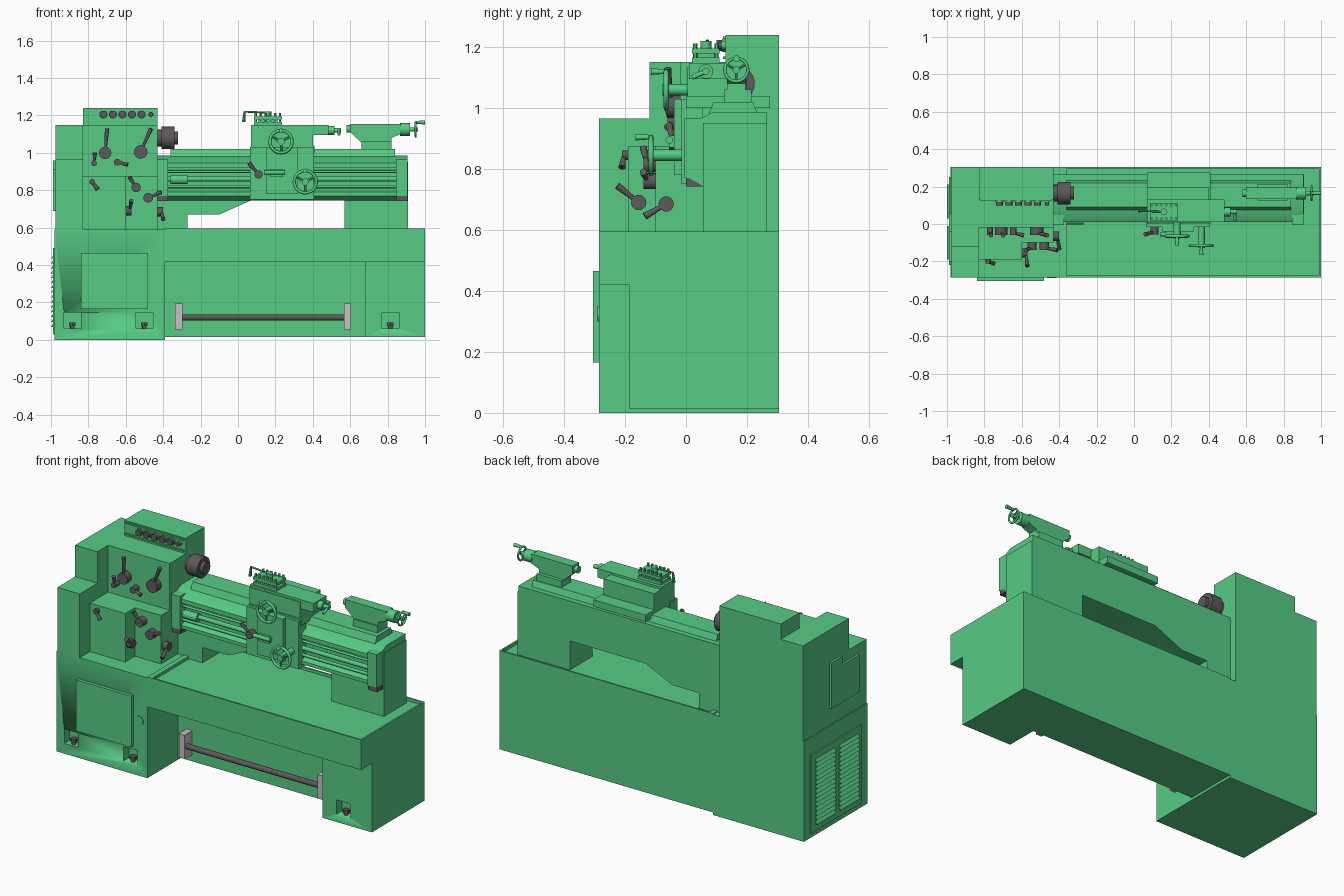
import bpy, bmesh, math
from mathutils import Vector

default_cube = bpy.data.objects.get("Cube")
if default_cube:
    bpy.data.objects.remove(default_cube, do_unlink=True)


def material(name, color):
    mat = bpy.data.materials.new(name)
    mat.use_nodes = True
    mat.diffuse_color = (*color, 1)
    mat.node_tree.nodes["Principled BSDF"].inputs["Base Color"].default_value = (*color, 1)
    return mat


green = material("machine_green", (.095, .6, .235))
dark = material("dark_grey", (.11, .1, .105))
light = material("light_grey", (.58, .53, .56))


def finish(name, bm, color):
    """Turn a bmesh into an object, smooth except at sharp edges."""
    bmesh.ops.recalc_face_normals(bm, faces=bm.faces)
    for face in bm.faces:
        face.smooth = True
    for edge in bm.edges:
        edge.smooth = edge.calc_face_angle(math.pi) < math.radians(35)
    mesh = bpy.data.meshes.new(name)
    bm.to_mesh(mesh)
    bm.free()
    mesh.materials.append(color)
    obj = bpy.data.objects.new(name, mesh)
    bpy.context.scene.collection.objects.link(obj)
    return obj


def prism(name, points, axis, span, color=green):
    """Extrude a (y, z) profile along x, or an (x, z) profile along y."""
    bm = bmesh.new()
    start, end = span
    place = (lambda p: (start, *p)) if axis == "x" else (lambda p: (p[0], start, p[1]))
    face = bm.faces.new([bm.verts.new(place(p)) for p in points])
    moved = bmesh.ops.extrude_face_region(bm, geom=[face])["geom"]
    shift = Vector((end - start, 0, 0)) if axis == "x" else Vector((0, end - start, 0))
    bmesh.ops.translate(bm, verts=[v for v in moved if isinstance(v, bmesh.types.BMVert)], vec=shift)
    return finish(name, bm, color)


def box(name, x, y, z, color=green):
    return prism(name, [(y[0], z[0]), (y[1], z[0]), (y[1], z[1]), (y[0], z[1])], "x", x, color)


def rod(name, a, b, radius, color=green, tip=None, sides=20):
    """Round bar, or cone when tip is given, between two points."""
    a, b = Vector(a), Vector(b)
    bm = bmesh.new()
    bmesh.ops.create_cone(bm, cap_ends=True, segments=sides, radius1=radius,
                          radius2=radius if tip is None else tip, depth=(b - a).length)
    turn = (b - a).to_track_quat("Z", "Y").to_matrix().to_4x4()
    turn.translation = (a + b) / 2
    bm.transform(turn)
    return finish(name, bm, color)


def cut(obj, cutter):
    """Subtract the cutter and remove it."""
    mod = obj.modifiers.new("pocket", "BOOLEAN")
    mod.operation, mod.object, mod.solver = "DIFFERENCE", cutter, "EXACT"
    graph = bpy.context.evaluated_depsgraph_get()
    mesh = bpy.data.meshes.new_from_object(obj.evaluated_get(graph))
    obj.modifiers.clear()
    obj.data = mesh
    bpy.data.objects.remove(cutter, do_unlink=True)


def lever(name, hub, tip, radius, out=(0, -.04, 0)):
    """Dark hub standing out of a panel, with a handle thickening to its tip."""
    hub, tip, out = Vector(hub), Vector(tip), Vector(out)
    rod(name + "_hub", hub, hub + out, radius, dark)
    rod(name + "_arm", hub + out * .7, tip + out, .006, dark, tip=.012, sides=12)


def handwheel(name, center, axis, radius, base):
    """Ring, three spokes, hub shaft and crank grip."""
    center, axis = Vector(center), Vector(axis)
    turn = axis.to_track_quat("Z", "Y")
    ring = [center + turn @ Vector((math.cos(t), math.sin(t), 0)) * radius * .9
            for t in [math.tau * i / 24 for i in range(24)]]
    curve = bpy.data.curves.new(name + "_rim", "CURVE")
    curve.dimensions = "3D"
    curve.bevel_depth, curve.bevel_resolution = radius * .13, 2
    spline = curve.splines.new("POLY")
    spline.points.add(len(ring) - 1)
    for point, place in zip(spline.points, ring):
        point.co = (*place, 1)
    spline.use_cyclic_u = True
    curve.materials.append(green)
    bpy.context.scene.collection.objects.link(bpy.data.objects.new(name + "_rim", curve))
    for i in range(3):
        rod(name + "_spoke", center, ring[i * 8 + 2], radius * .1, sides=8)
    rod(name + "_hub", base, center + axis * .012, radius * .28)
    rod(name + "_grip", ring[6], ring[6] + axis * .05, .007, tip=.011, sides=12)


# Cabinet: tall left end, recessed middle, right pedestal and chip tray
left_cabinet = box("left_cabinet", x=(-.98, -.39), y=(-.285, .305), z=(0, .59))
box("middle_cabinet", x=(-.39, 1), y=(0, .305), z=(.015, .42))
pedestal = box("right_pedestal", x=(.68, 1), y=(-.185, 0), z=(.015, .42))
box("chip_tray", x=(-.39, 1), y=(-.285, .305), z=(.42, .578))
for side, y in (("front", (-.285, -.275)), ("back", (.295, .305))):
    box("tray_lip_" + side, x=(-.39, 1), y=y, z=(.578, .595))
for side, x in (("left", (-.39, -.36)), ("right", (.99, 1))):
    box("tray_lip_" + side, x=x, y=(-.275, .295), z=(.578, .595))
box("cabinet_door", x=(-.84, -.48), y=(-.305, -.285), z=(.165, .465))
rod("cabinet_lock", (-.44, -.28, .325), (-.44, -.29, .325), .026)

# Levelling feet in pockets
for body, x, front in ((left_cabinet, -.885, -.285), (left_cabinet, -.5, -.285), (pedestal, .815, -.185)):
    cut(body, box("pocket_cutter", x=(x - .045, x + .045), y=(front - .02, front + .05), z=(.06, .145)))
    rod("foot_bolt", (x, front + .025, .06), (x, front + .025, .08), .012, dark)
    rod("foot_nut", (x, front + .025, .075), (x, front + .025, .092), .02, dark, sides=6)

# Louvred vent on the left end
box("vent_panel", x=(-.988, -.98), y=(-.22, .25), z=(.03, .49))
for y in ((-.19, -.01), (.03, .21)):
    for i in range(15):
        z = .07 + i * .026
        prism("vent_louvre", [(-.988, z), (-1, z), (-.988, z + .017)], "y", y)

# Foot brake bar
rod("brake_bar", (-.32, -.045, .12), (.585, -.045, .12), .016, dark)
for x in (-.317, .585):
    box("brake_bracket", x=(x - .019, x + .019), y=(-.07, 0), z=(.055, .195), color=light)

# Headstock
head_end = prism("headstock_end", [(-.285, .59), (-.285, .965), (-.12, .965), (-.12, 1.15),
                                   (.305, 1.15), (.305, .59)], "x", (-.975, -.83))
cut(head_end, rod("spindle_hole_cutter", (-1.1, -.02, 1.06), (-.9, -.02, 1.06), .026))
prism("headstock_body", [(-.1, .59), (-.1, .875), (-.02, .875), (-.02, 1.15), (.13, 1.15),
                         (.13, 1.24), (.305, 1.24), (.305, .59)], "x", (-.83, -.43))
box("feed_gearbox", x=(-.83, -.6), y=(-.19, -.1), z=(.59, .875))
prism("end_cover", [(.06, .69), (.06, .96), (-.04, .96), (-.04, .91), (-.2, .91), (-.2, .69)],
      "x", (-.988, -.975))
for z in (1.165, 1.23):
    box("dial_panel_edge", x=(-.82, -.44), y=(.122, .13), z=(z - .004, z + .004))
for i in range(6):
    x = -.72 + i * .051
    size = .013 if i == 5 else .022
    rod("dial_collar", (x, .13, 1.205), (x, .118, 1.205), size)
    rod("dial_knob", (x, .12, 1.205), (x, .1, 1.205), size * .85, dark)
rod("chuck_back", (-.43, .165, 1.08), (-.4, .165, 1.08), .045, dark)
rod("chuck_body", (-.41, .165, 1.08), (-.34, .165, 1.08), .06, dark, sides=32)
rod("chuck_nose", (-.34, .165, 1.08), (-.32, .165, 1.08), .035, dark)

# Control levers on the front and side panels
lever("speed_lever_left", (-.71, -.02, 1), (-.7, -.02, 1.13), .033)
lever("speed_lever_right", (-.52, -.02, 1.005), (-.465, -.02, 1.13), .036)
lever("small_lever_left", (-.77, -.02, .945), (-.765, -.02, 1), .015)
lever("small_lever_right", (-.645, -.02, .95), (-.59, -.02, .937), .018)
lever("feed_lever_left", (-.78, -.19, .845), (-.75, -.19, .805), .015, out=(0, -.02, 0))
lever("feed_lever_middle", (-.545, -.1, .815), (-.58, -.1, .87), .025)
lever("feed_lever_right", (-.48, -.1, .76), (-.41, -.1, .79), .026)
lever("gearbox_side_lever", (-.6, -.155, .69), (-.6, -.225, .745), .025, out=(.03, 0, 0))
lever("headstock_side_lever", (-.43, -.065, .685), (-.43, -.135, .645), .025, out=(.03, 0, 0))

# Bed with bridge-shaped underside and stepped front
prism("bed", [(-.43, .58), (-.27, .58), (-.27, .67), (-.1, .67), (.08, .75), (.57, .75),
              (.57, .58), (.91, .58), (.91, .95), (-.43, .95)], "y", (.055, .265))
prism("bed_way", [(.01, .92), (.01, .945), (.085, .985), (.265, .985), (.265, .92)], "x", (-.43, .905))
prism("way_ridge", [(.075, .98), (.09, 1.02), (.22, 1.02), (.235, .98)], "x", (-.36, .84))
prism("lower_rail", [(.055, .745), (.01, .77), (.01, .79), (.055, .81)], "x", (-.43, .905))
for name, z, size in (("lead_screw", .86, .013), ("feed_rod", .82, .009), ("control_rod", .9, .007)):
    rod(name, (-.43, .025, z), (.87, .025, z), size)
rod("lead_coupling", (-.36, .02, .857), (-.27, .02, .857), .024)
for name, x in (("left", (-.43, -.375)), ("right", (.845, .905))):
    box("rod_bracket_" + name, x=x, y=(-.005, .06), z=(.77, .965))
    box("rod_bracket_foot_" + name, x=x, y=(0, .06), z=(.742, .77), color=dark)

# Carriage, apron and slides
box("saddle", x=(.07, .41), y=(0, .275), z=(1.0, 1.04))
box("apron", x=(.065, .405), y=(-.015, .055), z=(.75, 1.03))
box("apron_gear_cover", x=(.15, .32), y=(-.04, -.015), z=(.78, 1.03))
box("cross_slide", x=(.07, .4), y=(.005, .195), z=(1.02, 1.135))
box("compound_slide", x=(.07, .485), y=(.01, .13), z=(1.095, 1.148))
rod("compound_shaft", (.48, .065, 1.12), (.55, .065, 1.12), .012)
rod("compound_collar", (.485, .065, 1.12), (.515, .065, 1.12), .024)
rod("compound_crank", (.54, .065, 1.12), (.54, .02, 1.1), .008)
handwheel("cross_wheel", (.23, -.065, 1.06), (0, -1, 0), .066, base=(.23, .01, 1.06))
handwheel("carriage_wheel", (.36, -.115, .845), (0, -1, 0), .066, base=(.36, 0, .845))
lever("feed_engage_lever", (.11, -.015, .885), (.06, -.015, .945), .022)
rod("half_nut_arm", (.14, -.055, .895), (.25, -.055, .895), .012)
box("half_nut_block", x=(.17, .24), y=(-.055, -.035), z=(.87, .91))

# Tool post with clamp bolts and handle
box("tool_post_base", x=(.085, .235), y=(.02, .11), z=(1.148, 1.165))
box("tool_post_top", x=(.085, .235), y=(.02, .11), z=(1.178, 1.195))
box("tool_post_core", x=(.11, .21), y=(.035, .095), z=(1.165, 1.178))
for i in range(6):
    for y in (.03, .1):
        x = .095 + i * .026
        rod("clamp_bolt", (x, y, 1.15), (x, y, 1.212), .007, sides=6)
rod("tool_post_hub", (.16, .065, 1.19), (.16, .065, 1.22), .018)
rod("tool_post_handle", (.16, .065, 1.215), (.035, .07, 1.22), .005, sides=10)
rod("tool_post_grip", (.035, .07, 1.222), (.03, .07, 1.165), .005, tip=.009, sides=10)

# Tailstock
box("tailstock_base", x=(.66, .82), y=(.125, .215), z=(1.01, 1.06))
prism("tailstock_body", [(.6, 1.11), (.66, 1.055), (.82, 1.055), (.82, 1.08), (.87, 1.1),
                         (.87, 1.155), (.6, 1.155)], "y", (.135, .195))
rod("tailstock_quill", (.58, .165, 1.128), (.62, .165, 1.128), .02)
rod("tailstock_collar", (.865, .165, 1.125), (.92, .165, 1.125), .034)
handwheel("tailstock_wheel", (.95, .165, 1.125), (1, 0, 0), .042, base=(.9, .165, 1.125))
